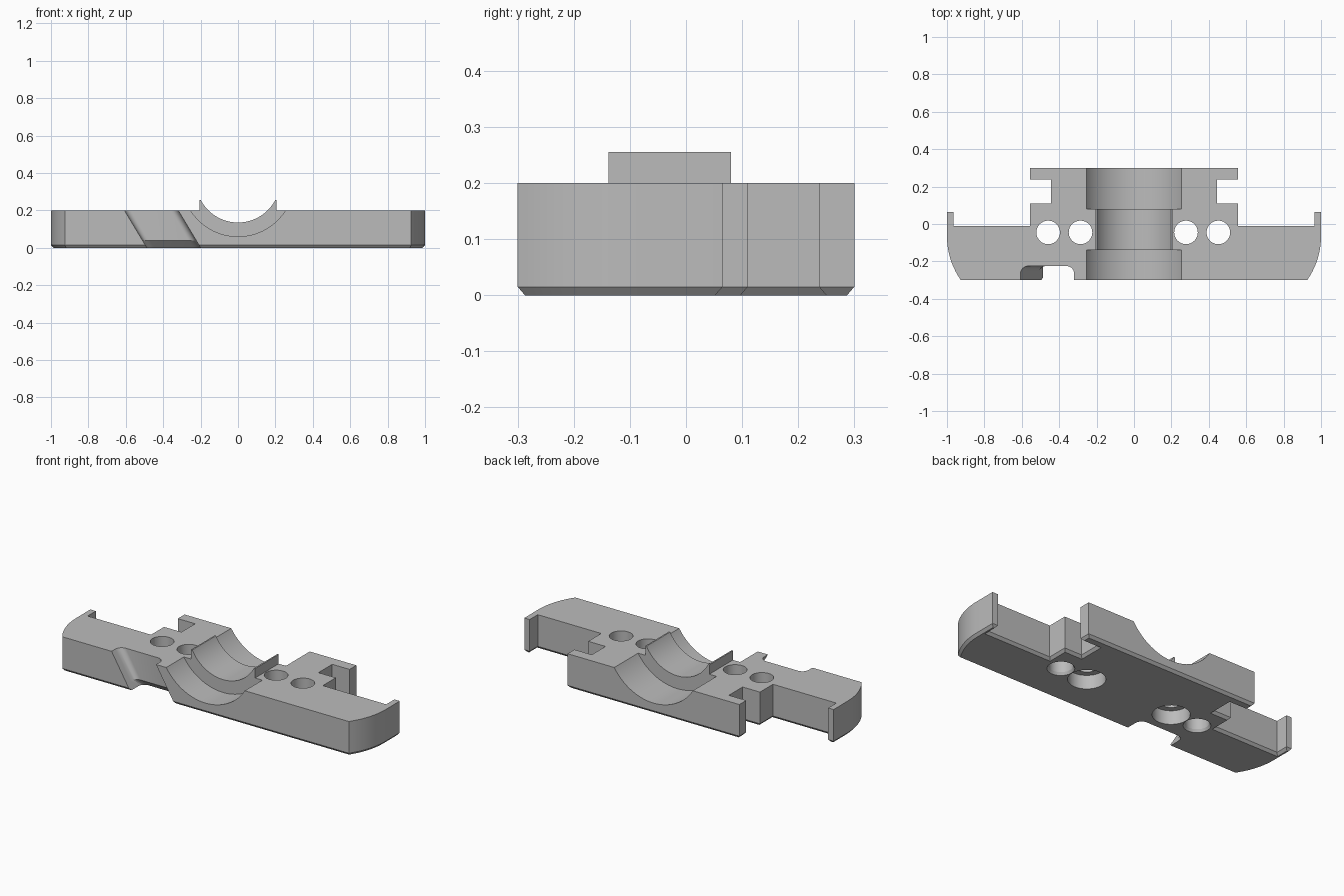
import bpy, bmesh, math
from mathutils import Vector

if "Cube" in bpy.data.objects:
    bpy.data.objects.remove(bpy.data.objects["Cube"], do_unlink=True)

grey = bpy.data.materials.new("plain grey")
grey.use_nodes = True
colour = (0.5, 0.5, 0.5, 1)
grey.diffuse_color = colour
grey.node_tree.nodes["Principled BSDF"].inputs["Base Color"].default_value = colour


def loft(name, rings):
    """Solid through matching rings of points, capped at both ends."""
    bm = bmesh.new()
    loops = [[bm.verts.new(p) for p in ring] for ring in rings]
    for a, b in zip(loops, loops[1:]):
        for i in range(len(a)):
            j = (i + 1) % len(a)
            bm.faces.new((a[i], a[j], b[j], b[i]))
    bm.faces.new(loops[0][::-1])
    bm.faces.new(loops[-1])
    bmesh.ops.recalc_face_normals(bm, faces=bm.faces)
    mesh = bpy.data.meshes.new(name)
    bm.to_mesh(mesh)
    bm.free()
    mesh.materials.append(grey)
    obj = bpy.data.objects.new(name, mesh)
    bpy.context.collection.objects.link(obj)
    return obj


def combine(target, tool, operation="DIFFERENCE"):
    bpy.context.view_layer.objects.active = target
    mod = target.modifiers.new("join", "BOOLEAN")
    mod.operation, mod.solver, mod.object = operation, "EXACT", tool
    bpy.ops.object.modifier_apply(modifier=mod.name)
    bpy.data.objects.remove(tool, do_unlink=True)


def inset(points, d):
    """Mitred inward offset of a counter-clockwise outline."""
    result = []
    for i, p in enumerate(points):
        e1 = (p - points[i - 1]).normalized()
        e2 = (points[(i + 1) % len(points)] - p).normalized()
        n1, n2 = Vector((-e1.y, e1.x)), Vector((-e2.y, e2.x))
        result.append(p + (n1 + n2) * d / (1 + n1.dot(n2)))
    return result


def at_height(points, z):
    return [(p[0], p[1], z) for p in points]


def circle(x, y, r, z, n=40):
    return [(x + r * math.cos(2 * math.pi * i / n),
             y + r * math.sin(2 * math.pi * i / n), z) for i in range(n)]


# Plate outline: curved end, end lug, back block with side slot, then mirrored
half = []
R, sweep, steps = 0.41, math.asin(0.235 / 0.41), 10
for i in range(steps + 1):
    a = sweep * (i / steps - 1)
    half.append(Vector((1 - R + R * math.cos(a), -0.065 + R * math.sin(a))))
half += [Vector(p) for p in ((1, 0.065), (0.965, 0.065), (0.965, -0.01), (0.555, -0.01),
                             (0.555, 0.11), (0.443, 0.11), (0.443, 0.237),
                             (0.555, 0.237), (0.555, 0.3))]
outline = half + [Vector((-p.x, p.y)) for p in reversed(half)]
body = loft("clamp_plate", [at_height(inset(outline, 0.013), 0),
                            at_height(outline, 0.015), at_height(outline, 0.2)])

# Raised rim beside the middle of the saddle
rect = [(-0.207, -0.2), (0.207, -0.2), (0.207, 0.15), (-0.207, 0.15)]
combine(body, loft("rim", [at_height(rect, 0.1), at_height(rect, 0.255)]), "UNION")

# Stepped saddle: narrow in the middle, wide at both ends
for r, y0, y1 in ((0.225, -0.5, 0.5), (0.3, -0.5, -0.138), (0.3, 0.08, 0.5)):
    rings = [[(x, y, 0.36 + z) for x, z, _ in circle(0, 0, r, 0, 96)] for y in (y0, y1)]
    combine(body, loft("saddle_cutter", rings))

# Bolt holes: inner ones counterbored below, outer ones lightly countersunk
for side in (-1, 1):
    for x, profile in ((0.282, ((0.098, -0.01), (0.098, 0.08), (0.063, 0.08), (0.063, 0.3))),
                       (0.455, ((0.077, -0.01), (0.063, 0.015), (0.063, 0.3)))):
        rings = [circle(side * x - 0.004, -0.045, r, z) for r, z in profile]
        combine(body, loft("hole_cutter", rings))


# Slanted front notch with rounded inner corners and a bevelled foot
def notch_ring(z, back):
    left, right, r = -0.487 - 0.6 * z, -0.2 - 0.6 * z, 0.04
    ring = [(left, -0.4), (right, -0.4)]
    for cx, start in ((right - r, 0), (left + r, 90)):
        for i in range(7):
            a = math.radians(start + 15 * i)
            ring.append((cx + r * math.cos(a), back - r + r * math.sin(a)))
    return at_height(ring, z)


combine(body, loft("notch_cutter", [notch_ring(-0.01, -0.175), notch_ring(0.04, -0.225),
                                    notch_ring(0.25, -0.225)]))

# Smooth the curved walls, keep the edges crisp
bpy.ops.object.select_all(action="DESELECT")
body.select_set(True)
bpy.context.view_layer.objects.active = body
bpy.ops.object.shade_smooth_by_angle(angle=math.radians(20))
